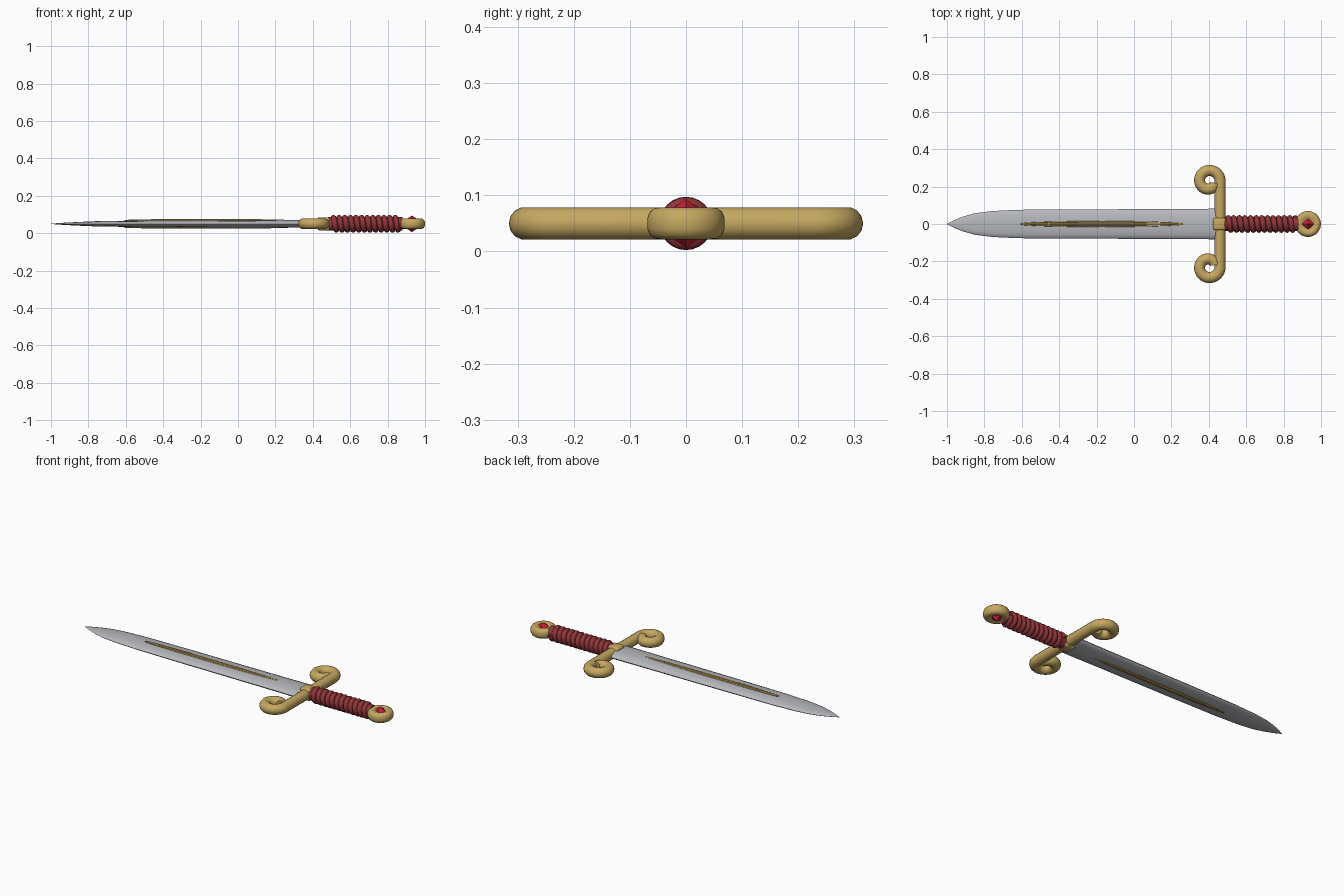
import bpy, bmesh
from math import sin, cos, pi
from mathutils import Matrix

cube = bpy.data.objects.get("Cube")
if cube:
    bpy.data.objects.remove(cube, do_unlink=True)

MID = 0.05  # height of the flat-lying dagger's axis


def material(name, rgb, rough=0.5):
    m = bpy.data.materials.new(name)
    m.use_nodes = True
    m.diffuse_color = (*rgb, 1)
    bsdf = m.node_tree.nodes["Principled BSDF"]
    bsdf.inputs["Base Color"].default_value = (*rgb, 1)
    bsdf.inputs["Roughness"].default_value = rough
    return m


steel = material("steel", (0.47, 0.48, 0.51))
gold = material("gold", (0.56, 0.39, 0.12))
leather = material("red leather", (0.28, 0.035, 0.04))
ruby = material("ruby", (0.55, 0.015, 0.04))


def finish(bm, name, mat, smooth=True):
    bmesh.ops.recalc_face_normals(bm, faces=bm.faces)
    me = bpy.data.meshes.new(name)
    bm.to_mesh(me)
    bm.free()
    ob = bpy.data.objects.new(name, me)
    bpy.context.collection.objects.link(ob)
    me.materials.append(mat)
    if smooth:
        bpy.ops.object.select_all(action="DESELECT")
        ob.select_set(True)
        bpy.context.view_layer.objects.active = ob
        bpy.ops.object.shade_smooth_by_angle(angle=0.7)
    return ob


def loft(name, mat, stations, sides, point):
    """Skin cross-sections; point(station, angle) gives each vertex."""
    bm = bmesh.new()
    rings = [[bm.verts.new(point(s, 2 * pi * k / sides)) for k in range(sides)]
             for s in stations]
    for a, b in zip(rings, rings[1:]):
        for k in range(sides):
            n = (k + 1) % sides
            bm.faces.new((a[k], a[n], b[n], b[k]))
    bm.faces.new(rings[0])
    bm.faces.new(rings[-1])
    return finish(bm, name, mat)


def tube(name, mat, points, radius, sides=4, cyclic=False):
    """Round bar swept along a path."""
    cu = bpy.data.curves.new(name, "CURVE")
    cu.dimensions = "3D"
    cu.bevel_depth = radius
    cu.bevel_resolution = sides
    cu.use_fill_caps = True
    sp = cu.splines.new("POLY")
    sp.points.add(len(points) - 1)
    for p, co in zip(sp.points, points):
        p.co = (*co, 1)
    sp.use_cyclic_u = cyclic
    sp.use_smooth = True
    cu.materials.append(mat)
    ob = bpy.data.objects.new(name, cu)
    bpy.context.collection.objects.link(ob)
    return ob


# Blade: x, half width, half thickness, with a lens section
blade = [(-1, 0.001, 0.001), (-0.96, 0.021, 0.004), (-0.91, 0.041, 0.007),
         (-0.85, 0.058, 0.01), (-0.76, 0.069, 0.014), (-0.62, 0.076, 0.016),
         (-0.3, 0.078, 0.019), (0.2, 0.08, 0.02), (0.46, 0.082, 0.021)]
loft("blade", steel, blade, 16,
     lambda s, a: (s[0], s[1] * cos(a), MID + s[2] * sin(a)))

# Gold inlay on both faces: a slim oval rim with a central rib
for side, label in ((1, "upper"), (-1, "lower")):
    z = MID + side * 0.0185
    rim = [(-0.17 + 0.435 * cos(2 * pi * k / 48), 0.013 * sin(2 * pi * k / 48), z)
           for k in range(48)]
    tube(label + "_inlay_rim", gold, rim, 0.003, 1, True)
    rib = [(-0.17 + 0.42 * cos(pi * k / 16), 0.003 + 0.005 * sin(pi * k / 16))
           for k in range(17)]
    loft(label + "_inlay_rib", gold, rib, 8,
         lambda s, a: (s[0], s[1] * cos(a), z + 0.9 * s[1] * sin(a)))

# Crossguard: straight bar ending in an inward scroll at each end
scroll = []
for k in range(45):
    t = k / 44
    a = t * 1.9 * pi
    r = 0.058 - 0.024 * t * t
    scroll.append((0.402 + r * cos(a), 0.23 + r * sin(a), MID))
path = [(x, -y, z) for x, y, z in reversed(scroll)] + scroll
tube("crossguard", gold, path, 0.0295, 5)

# Block where blade, guard and grip meet
bm = bmesh.new()
bmesh.ops.create_cube(bm, size=1, matrix=Matrix.Translation((0.457, 0, MID))
                      @ Matrix.Diagonal((0.068, 0.066, 0.07, 1)))
bmesh.ops.bevel(bm, geom=bm.edges[:], offset=0.012, segments=3,
                profile=0.5, affect="EDGES")
finish(bm, "guard_block", gold)

# Grip core and spiral cord wrapping
loft("grip_core", leather, [0.48, 0.88], 24,
     lambda x, a: (x, 0.037 * cos(a), MID + 0.037 * sin(a)))
turns, steps = 12, 24
cord = []
for k in range(turns * steps + 1):
    a = 2 * pi * k / steps
    cord.append((0.503 + 0.36 * k / (turns * steps),
                 0.033 * cos(a), MID + 0.033 * sin(a)))
tube("grip_wrap", leather, cord, 0.0145, 3)

# Pommel: rounded disc with a shallow dish on both faces
half = [(0.001, 0.017), (0.022, 0.02), (0.035, 0.025), (0.046, 0.0285),
        (0.056, 0.027), (0.064, 0.021), (0.069, 0.01)]
profile = half + [(r, -z) for r, z in reversed(half)]
loft("pommel", gold, profile, 40,
     lambda s, a: (0.93 + s[0] * cos(a), s[0] * sin(a), MID + s[1]))

# Pommel gem: a four-sided double pyramid showing on both faces
bm = bmesh.new()
for side in (1, -1):
    bmesh.ops.create_cone(bm, segments=4, radius1=0.068, radius2=0, depth=0.044,
                          matrix=Matrix.Translation((0.93, 0, MID + side * 0.022))
                          @ Matrix.Diagonal((1, 0.85, side, 1)))
bmesh.ops.remove_doubles(bm, verts=bm.verts, dist=0.0001)
finish(bm, "pommel_gem", ruby, smooth=False)
